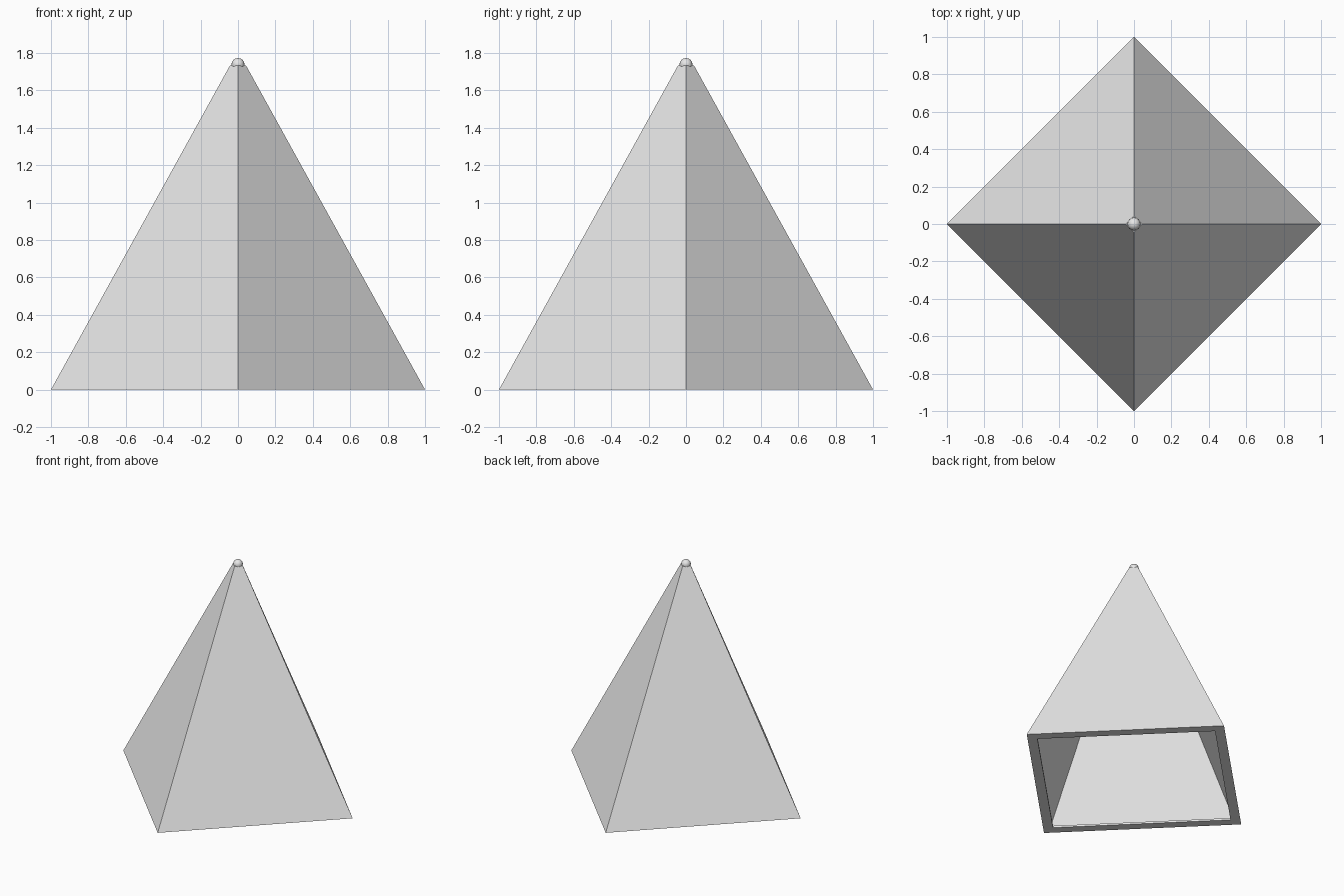
import bpy
import bmesh
from math import cos, sin, pi

cube = bpy.data.objects.get("Cube")
if cube:
    bpy.data.objects.remove(cube, do_unlink=True)

# Single plain grey
grey = bpy.data.materials.new("plain grey")
grey.use_nodes = True
colour = (0.8, 0.8, 0.8, 1)
grey.diffuse_color = colour
grey.node_tree.nodes["Principled BSDF"].inputs["Base Color"].default_value = colour


def add_object(name, bm):
    bmesh.ops.recalc_face_normals(bm, faces=bm.faces)
    mesh = bpy.data.meshes.new(name)
    bm.to_mesh(mesh)
    bm.free()
    mesh.materials.append(grey)
    obj = bpy.data.objects.new(name, mesh)
    bpy.context.collection.objects.link(obj)
    return obj


# Hollow four-sided shell: profile (corner radius, height) from the inner
# tip, down the cavity, under the base lip and up the outside
profile = [(0.02, 1.66), (0.93, 0.015), (0.9, 0.015), (0.9, 0),
           (1, 0), (0.043, 1.733)]
bm = bmesh.new()
rings = [[bm.verts.new((r * cos(i * pi / 2), r * sin(i * pi / 2), z))
          for i in range(4)] for r, z in profile]
for low, high in zip(rings, rings[1:]):
    for i in range(4):
        j = (i + 1) % 4
        bm.faces.new((low[i], low[j], high[j], high[i]))
bm.faces.new(rings[0])
bm.faces.new(rings[-1])
add_object("pyramid_shell", bm)

# Small round finial on the flat tip
bm = bmesh.new()
bmesh.ops.create_uvsphere(bm, u_segments=16, v_segments=8, radius=0.035)
bmesh.ops.translate(bm, verts=bm.verts, vec=(0, 0, 1.738))
for face in bm.faces:
    face.smooth = True
add_object("tip_ball", bm)
